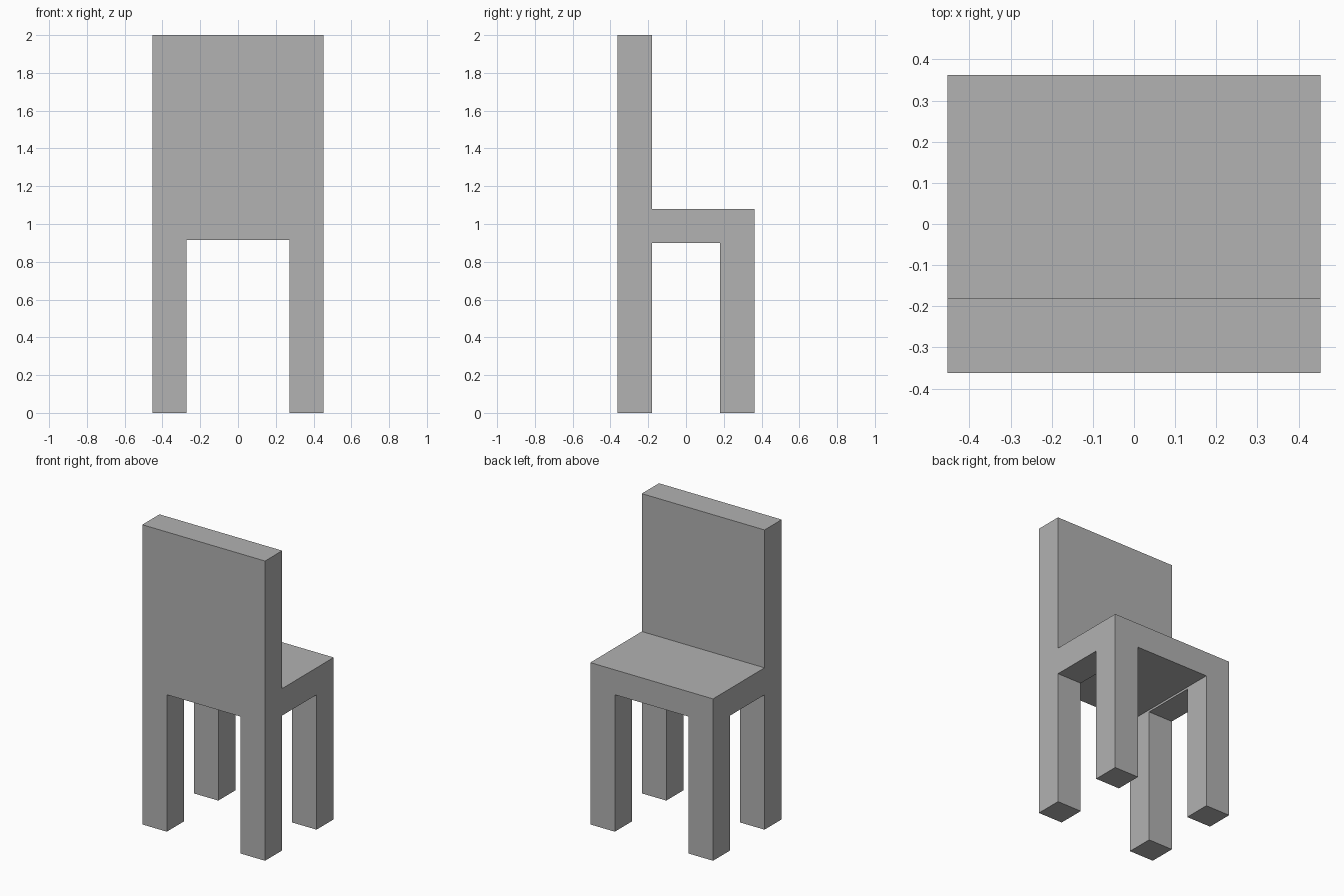
import bpy
import bmesh

default = bpy.data.objects.get("Cube")
if default:
    bpy.data.objects.remove(default, do_unlink=True)

HALF_W, HALF_D = 0.453, 0.362   # half width and half depth
POST = 0.181                    # thickness of legs and backrest
SEAT_TOP, SIDE_ARCH, FRONT_ARCH, TOP = 1.08, 0.9, 0.914, 2.0

grey = bpy.data.materials.new("plain_grey")
grey.use_nodes = True
colour = (0.445, 0.445, 0.445, 1)
grey.diffuse_color = colour
grey.node_tree.nodes["Principled BSDF"].inputs["Base Color"].default_value = colour


def extrude_profile(name, points, half_width):
    """Extrude a (y, z) outline along x, centred on x = 0."""
    bm = bmesh.new()
    face = bm.faces.new([bm.verts.new((-half_width, y, z)) for y, z in points])
    grown = bmesh.ops.extrude_face_region(bm, geom=[face])["geom"]
    verts = [v for v in grown if isinstance(v, bmesh.types.BMVert)]
    bmesh.ops.translate(bm, verts=verts, vec=(2 * half_width, 0, 0))
    bmesh.ops.recalc_face_normals(bm, faces=bm.faces)
    mesh = bpy.data.meshes.new(name)
    bm.to_mesh(mesh)
    bm.free()
    mesh.materials.append(grey)
    obj = bpy.data.objects.new(name, mesh)
    bpy.context.collection.objects.link(obj)
    return obj


# Chair side outline: backrest with rear legs, seat, far legs
inner = HALF_D - POST
chair = extrude_profile("chair_frame", [
    (-HALF_D, 0), (-inner, 0), (-inner, SIDE_ARCH), (inner, SIDE_ARCH),
    (inner, 0), (HALF_D, 0), (HALF_D, SEAT_TOP), (-inner, SEAT_TOP),
    (-inner, TOP), (-HALF_D, TOP)], HALF_W)

# Gap between the left and right legs
gap = extrude_profile("leg_gap_cutter", [
    (-1, -1), (1, -1), (1, FRONT_ARCH), (-1, FRONT_ARCH)], HALF_W - POST)
gap.hide_render = True

cut = chair.modifiers.new("leg_gap", 'BOOLEAN')
cut.operation = 'DIFFERENCE'
cut.solver = 'EXACT'
cut.object = gap
bpy.context.view_layer.objects.active = chair
bpy.ops.object.modifier_apply(modifier=cut.name)
bpy.data.objects.remove(gap, do_unlink=True)
